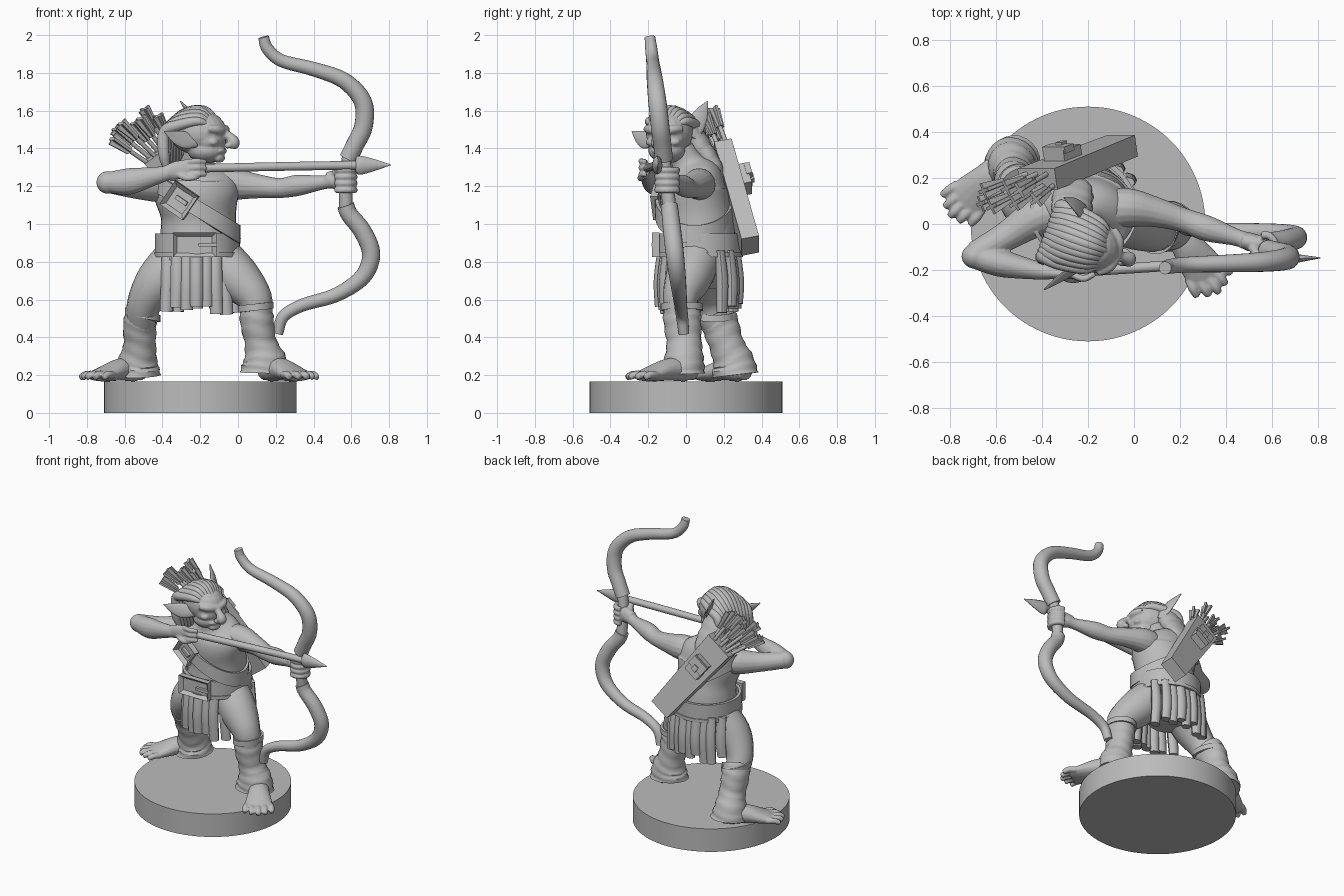
import bpy, bmesh, math, random
from mathutils import Vector, Matrix, Euler

random.seed(3)
cube = bpy.data.objects.get("Cube")
if cube:
    bpy.data.objects.remove(cube)

grey = bpy.data.materials.new("plain_grey")
grey.use_nodes = True
grey.diffuse_color = (0.5, 0.5, 0.5, 1)
grey.node_tree.nodes["Principled BSDF"].inputs["Base Color"].default_value = grey.diffuse_color

def finish(name, bm, smooth=True):
    bmesh.ops.recalc_face_normals(bm, faces=list(bm.faces))
    bm.normal_update()
    for f in bm.faces:
        f.smooth = smooth
    for e in bm.edges:
        e.smooth = len(e.link_faces) == 2 and e.calc_face_angle(0) < 0.8
    mesh = bpy.data.meshes.new(name)
    bm.to_mesh(mesh)
    bm.free()
    mesh.materials.append(grey)
    ob = bpy.data.objects.new(name, mesh)
    bpy.context.collection.objects.link(ob)
    return ob

def tube(name, pts, ref=(0, 1, 0), sides=16, steps=5, ripple=0):
    """Loft ellipses along a smooth path; each point is x, y, z, side radius, ref radius."""
    pts = [Vector(p if len(p) == 5 else (*p, p[3])) for p in pts]
    ext = [pts[0] * 2 - pts[1]] + pts + [pts[-1] * 2 - pts[-2]]
    line = []
    for a, b, c, d in zip(ext, ext[1:], ext[2:], ext[3:]):
        for t in (k / steps for k in range(steps)):
            line.append(b + (c - a) * t / 2 + (a - b * 2.5 + c * 2 - d / 2) * t * t
                        + (b * 1.5 - a / 2 - c * 1.5 + d / 2) * t ** 3)
    line.append(pts[-1])
    bm, rings = bmesh.new(), []
    for i, p in enumerate(line):
        tan = Vector((line[min(i + 1, len(line) - 1)] - line[max(i - 1, 0)])[:3]).normalized()
        side = tan.cross(Vector(ref)).normalized()
        up = side.cross(tan)
        ring = []
        for u in (math.tau * s / sides for s in range(sides)):
            g = 1 + ripple * math.sin(i * 1.9 + 1.5 * math.sin(u * 2))
            ring.append(bm.verts.new(Vector(p[:3]) + side * p[3] * g * math.cos(u) + up * p[4] * g * math.sin(u)))
        for s in range(sides if rings else 0):
            bm.faces.new((rings[-1][s - 1], rings[-1][s], ring[s], ring[s - 1]))
        rings.append(ring)
    bm.faces.new(rings[0])
    bm.faces.new(rings[-1])
    return finish(name, bm)

def ball(name, loc, size):
    bm = bmesh.new()
    bmesh.ops.create_uvsphere(bm, u_segments=20, v_segments=12, radius=1)
    bm.transform(Matrix.LocRotScale(Vector(loc), None, Vector(size)))
    return finish(name, bm)

def block(name, loc, size, rot, taper=1, hollow=0):
    """Box; taper scales the lower end, hollow sinks the -y face to leave a frame."""
    bm = bmesh.new()
    bmesh.ops.create_cube(bm, size=1)
    for v in bm.verts:
        v.co.x *= taper if v.co.z < 0 else 1
        v.co = [c * s for c, s in zip(v.co, size)]
    if hollow:
        front = min(bm.faces, key=lambda f: f.calc_center_median().y)
        bmesh.ops.inset_region(bm, faces=[front], thickness=hollow, use_even_offset=True)
        bmesh.ops.translate(bm, verts=list(front.verts), vec=(0, size[1] * 0.6, 0))
    bm.transform(Matrix.Translation(loc) @ rot.to_4x4())
    return finish(name, bm, False)

def band(name, centre, rx, ry, h, thick, tilt=0):
    """Closed flat strip round the body, higher on the right side when tilted."""
    bm, rings = bmesh.new(), []
    for u in (math.tau * i / 48 for i in range(48)):
        rings.append([bm.verts.new(Vector(centre) + Vector((
            (rx + t) * math.cos(u), (ry + t) * math.sin(u), z - tilt * math.cos(u))))
            for t, z in ((0, -h), (thick, -h), (thick, h), (0, h))])
    for a, b in zip(rings, rings[1:] + rings[:1]):
        for k in range(4):
            bm.faces.new((a[k - 1], a[k], b[k], b[k - 1]))
    return finish(name, bm)

def blend(name, parts, voxel=0.007):
    """Fuse overlapping parts into one soft surface."""
    bm = bmesh.new()
    for p in parts:
        bm.from_mesh(p.data)
        bpy.data.objects.remove(p)
    ob = finish(name, bm)
    r = ob.modifiers.new("fuse", "REMESH")
    r.mode, r.voxel_size, r.use_smooth_shade = "VOXEL", voxel, True
    ob.modifiers.new("soften", "SMOOTH").iterations = 2

# Round stand
bm = bmesh.new()
bmesh.ops.create_cone(bm, cap_ends=True, segments=96, radius1=0.51, radius2=0.51, depth=0.165,
                      matrix=Matrix.Translation((-0.2, 0, 0.0825)))
finish("stand", bm)
# Torso and clothes
tube("tunic", [(-.22, .07, .8, .2, .2), (-.21, .07, .95, .2, .19), (-.21, .06, 1.05, .2, .18), (-.22, .04, 1.17, .225, .18),
               (-.22, .04, 1.25, .19, .15), (-.22, .01, 1.32, .09, .09), (-.21, -.03, 1.4, .07, .07)], sides=32)
tube("hips", [(-.22, .08, .66, .13, .12), (-.22, .08, .74, .19, .18), (-.22, .07, .86, .2, .2)], sides=24)
band("belt", (-.215, .07, .89), .205, .205, .06, .02)
band("belt_lower_edge", (-.215, .07, .837), .21, .21, .012, .022)
band("chest_strap", (-.22, .045, 1.085), .215, .19, .048, .018, .14)
flat, tilt = Matrix.Identity(3), Euler((0, .6, -.2)).to_matrix()
block("belt_buckle", (-.23, -.16, .89), (.23, .04, .13), flat, hollow=.022)
block("buckle_prong", (-.16, -.172, .89), (.1, .02, .02), flat)
block("strap_buckle", (-.31, -.15, 1.125), (.15, .04, .15), tilt, hollow=.022)
block("strap_prong", (-.3, -.165, 1.125), (.07, .02, .022), tilt)
# Ragged overlapping skirt strips, front and back
for side, count, half in ((-1, 7, .15), (1, 9, .19)):
    for i in range(count):
        f = 2 * i / (count - 1) - 1
        x, y = -.22 + half * f, .07 + side * (.185 * math.sqrt(1 - .65 * f * f) + .012 * (i % 2))
        low, w = .52 + random.random() * .07, half / count * 1.6
        tube("skirt_strip", [(x, y, .86, w, .025), (x, y + side * .012, .7, w * 1.1, .032),
                             (x + f * .01, y + side * .01, low, w, .028)], sides=8)
# Legs
tube("right_thigh", [(-.31, .09, .82, .13), (-.42, .07, .7, .12), (-.495, .1, .58, .093), (-.515, .16, .46, .075)])
tube("left_thigh", [(-.11, .06, .82, .13), (0, .01, .71, .122), (.09, -.03, .6, .092), (.1, -.02, .46, .075)])
tube("right_gaiter", [(-.505, .15, .54, .083, .1), (-.52, .18, .47, .088, .1), (-.52, .215, .36, .086, .092),
                      (-.53, .25, .27, .105, .11), (-.53, .26, .2, .122, .125)], ripple=.035, sides=24)
tube("left_gaiter", [(.095, -.02, .57, .083, .1), (.1, -.02, .49, .09, .1), (.12, -.01, .37, .085, .093),
                     (.14, -.01, .28, .115, .105), (.14, -.01, .21, .13, .11)], ripple=.035, sides=24)
band("right_gaiter_cuff", (-.505, .15, .52), .078, .095, .018, .016, .02)
band("left_gaiter_cuff", (.095, -.02, .56), .078, .095, .018, .016, -.01)

def foot(name, heel, angle):
    d, l = Vector((math.cos(angle), math.sin(angle))), Vector((-math.sin(angle), math.cos(angle)))

    def at(f, s, z, *r):
        return (*(Vector(heel) + d * f + l * s), z, *r)
    parts = [tube("sole", [at(-.03, 0, .2, .04, .033), at(.02, 0, .225, .06, .06), at(.13, 0, .23, .07, .06),
                           at(.25, 0, .205, .09, .04), at(.31, 0, .195, .085, .025)], ref=(0, 0, 1))]
    for i in range(-2, 3):
        s, reach = i * .042, .385 - .014 * abs(i) ** 1.5
        parts.append(tube("toe", [at(.26, s * .9, .2, .02), at(reach - .04, s, .203, .021),
                                  at(reach, s * 1.05, .187, .016)], ref=(0, 0, 1), sides=10))
    blend(name, parts)

foot("right_foot", (-.525, .3), math.radians(224))
foot("left_foot", (.155, .02), math.radians(-56))
# Arms
blend("right_arm", [
    tube("upper_arm", [(-.32, .05, 1.2, .08), (-.42, .03, 1.2, .085), (-.55, -.05, 1.2, .065), (-.69, -.13, 1.22, .055)]),
    ball("elbow", (-.69, -.14, 1.22), (.06, .055, .06)),
    tube("forearm", [(-.69, -.14, 1.22, .055), (-.58, -.17, 1.225, .07, .06), (-.46, -.195, 1.25, .052, .045),
                     (-.37, -.21, 1.27, .038, .034)]),
    tube("palm", [(-.39, -.21, 1.27, .036, .03), (-.32, -.215, 1.285, .05, .026), (-.26, -.215, 1.293, .045, .024)]),
    tube("thumb", [(-.33, -.22, 1.27, .018), (-.27, -.24, 1.243, .018), (-.21, -.235, 1.25, .012)], sides=10)]
    + [tube("finger", [(-.28, -.215, z, .016), (-.22, -.237, z + .004, .016), (-.17, -.215, z + .002, .013)], sides=10)
       for z in (1.26, 1.294, 1.328)])
blend("left_arm", [
    tube("whole_arm", [(-.12, .06, 1.2, .09), (-.02, .07, 1.21, .085), (.1, .05, 1.2, .065), (.22, .015, 1.19, .053),
                       (.32, -.02, 1.205, .056), (.45, -.06, 1.22, .037), (.51, -.08, 1.23, .042)]),
    tube("palm", [(.47, -.07, 1.235, .04, .035), (.53, -.085, 1.235, .055, .04), (.56, -.095, 1.23, .05, .035)]),
    tube("thumb", [(.51, -.1, 1.27, .02), (.55, -.14, 1.285, .019), (.6, -.14, 1.28, .014)], sides=10)]
    + [tube("finger", [(.565 + .052 * math.cos(u), -.1 + .055 * math.sin(u), z, .017)
                       for u in (1.8, 1, 0, -1, -2, -2.6)], ref=(0, 0, 1), sides=10, steps=3)
       for z in (1.18, 1.215, 1.25, 1.285)], .006)
# Bow, leaning in a tilted plane
for name, pts in (
        ("upper_limb", [(.135, 1.99, .028), (.155, 1.93, .032), (.23, 1.865, .034), (.4, 1.82, .038), (.56, 1.76, .043),
                        (.66, 1.65, .048), (.665, 1.52, .049), (.62, 1.42, .048), (.583, 1.345, .048)]),
        ("lower_limb", [(.57, 1.1, .045), (.59, 1.05, .046), (.66, .96, .048), (.705, .84, .048), (.66, .72, .044),
                        (.52, .625, .038), (.34, .57, .034), (.24, .51, .032), (.21, .42, .028)]),
        ("grip", [(.585, 1.36, .034), (.57, 1.23, .036), (.572, 1.08, .036)])):
    tube(name, [(x, -.19 + (1.98 - z) * .115, z, r) for x, z, r in pts], sides=20)
# Nocked arrow
tube("arrow_shaft", [(-.2, -.205, 1.295, .022), (.25, -.175, 1.305, .023), (.66, -.15, 1.312, .023)], sides=12)
tube("arrow_head", [(.62, -.152, 1.311, .018, .015), (.635, -.152, 1.311, .05, .028), (.7, -.15, 1.312, .038, .02),
                    (.81, -.147, 1.313, .002, .002)], sides=8, steps=3)
# Quiver, pouch and spare arrows
low, top = Vector((-.05, .34, .885)), Vector((-.42, .195, 1.385))
axis = (top - low).normalized()
out = (Vector((0, 1, 0)) - axis * axis.y).normalized()
frame = Matrix((out.cross(axis), out, axis)).transposed()
block("quiver", (low + top) / 2, (.2, .095, (top - low).length), frame, taper=.75)
pouch = low.lerp(top, .68) + out * .065
block("quiver_pouch", pouch, (.11, .06, .13), frame)
block("pouch_flap", pouch + out * .03 + axis * .025, (.12, .03, .07), frame)
block("pouch_clasp", pouch + out * .045, (.035, .02, .04), frame)
for i in range(7):
    s, d = (i - 3) / 3, (i % 2 - .5) * .05
    start = top + frame @ Vector((s * .07, d, -.05))
    way = (axis + frame @ Vector((s * .25 - .08, d - .1, 0))).normalized()
    end = start + way * (.25 + .025 * (i % 3) - .03 * s)
    tube("spare_shaft", [(*start, .012), (*start.lerp(end, .5), .012), (*end, .013)], sides=8, steps=1)
    turn = way.to_track_quat("Z", "Y").to_matrix()
    for k in range(2):
        block("fletching", end - way * .055, (.07, .015, .12), turn @ Matrix.Rotation(k * math.pi / 2, 3, "Z"), taper=.6)
# Head, built facing +x then turned
pose = Matrix.Translation((-.21, -.085, 1.455)) @ Matrix.Rotation(math.radians(-20), 4, "Z")
parts = [ball("skull", (0, 0, .03), (.155, .125, .12)), ball("jaw", (.045, 0, -.065), (.1, .1, .068)),
         ball("face", (.06, 0, -.01), (.09, .105, .08)), ball("chin", (.115, 0, -.105), (.032, .045, .026)),
         ball("lips", (.137, 0, -.068), (.018, .05, .015)),
         tube("nose", [(.13, 0, .035, .02), (.175, 0, .008, .024), (.2, 0, -.025, .032, .034), (.192, 0, -.055, .018)])]
for s in (-1, 1):
    parts += [tube("brow", [(.09, s * .1, .05, .018), (.13, s * .06, .045, .024), (.148, 0, .035, .02)], ref=(0, 0, 1)),
              ball("cheek", (.105, s * .065, -.022), (.032, .032, .022)),
              ball("nostril", (.175, s * .025, -.04), (.02, .016, .016))]
for p in parts:
    p.data.transform(pose)
blend("head", parts)
tube("right_ear", [(-.22, -.17, 1.435, .03, .02), (-.28, -.21, 1.445, .048, .014), (-.335, -.245, 1.46, .036, .011),
                   (-.39, -.285, 1.49, .003, .003)], ref=(.6, -.8, .3))
tube("left_ear", [(-.19, .02, 1.46, .035, .02), (-.22, .05, 1.52, .05, .014), (-.26, .085, 1.59, .035, .011),
                  (-.305, .115, 1.65, .003, .003)], ref=(.9, .2, .2))
for i in range(11):
    v = (i - 5) / 5
    lock = tube("hair_lock", [(.115 - .03 * abs(v), v * .07, .09 - .02 * abs(v), .012), (.03, v * .105, .148 - .06 * v * v, .024),
                              (-.08, v * .12, .125 - .06 * v * v, .03), (-.15, v * .115, .03, .032),
                              (-.15, v * .12, -.09, .03), (-.15 + .015 * v * v, v * .13 + .04, -.2, .01)], sides=10)
    lock.data.transform(pose)
tube("back_hair", [(-.26, .02, 1.5, .08, .06), (-.27, .08, 1.4, .09, .06), (-.26, .15, 1.3, .08, .045),
                   (-.24, .19, 1.2, .03, .02)], ripple=.04)
